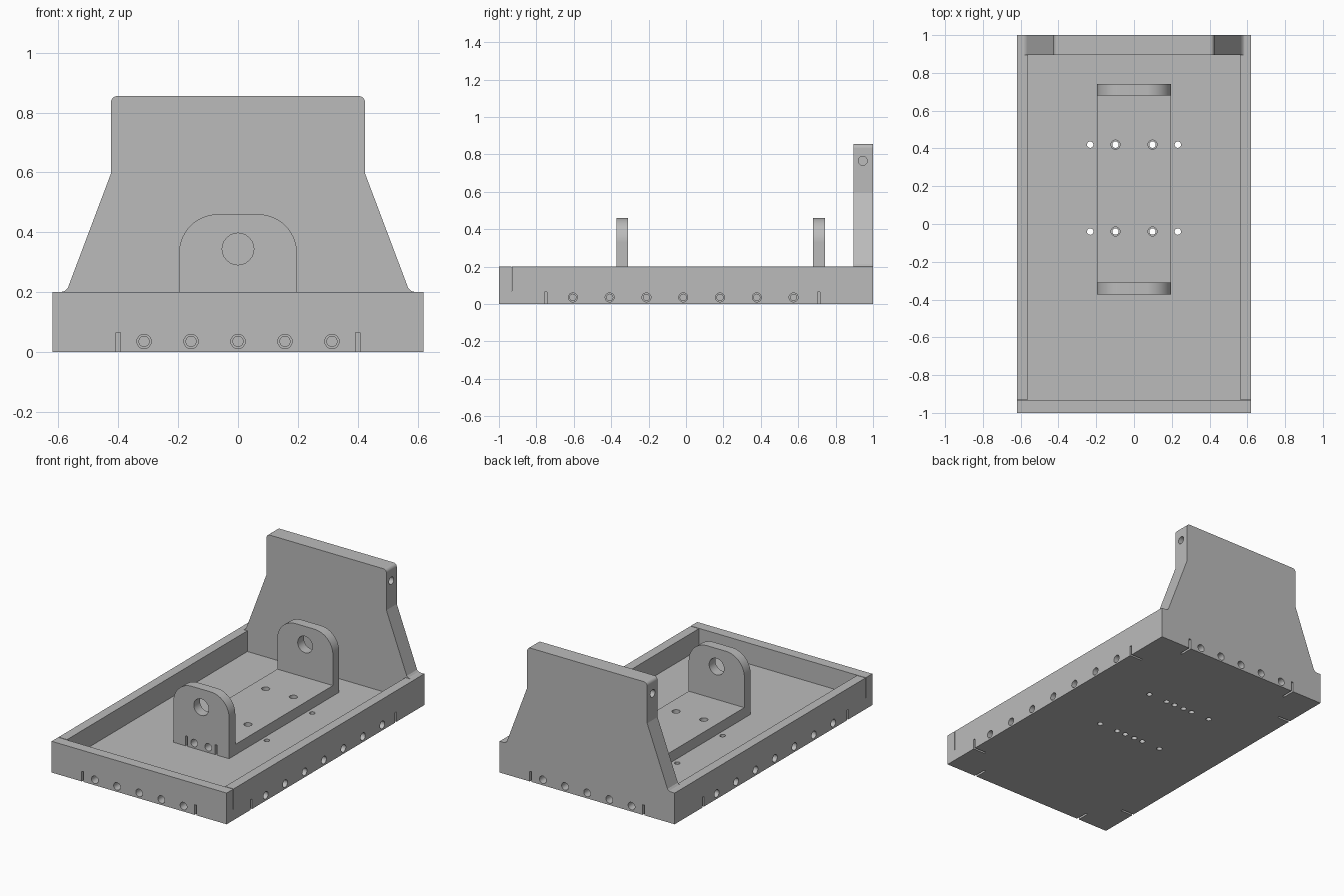
import bpy, bmesh
from math import cos, sin, pi, radians
from mathutils import Matrix, Vector

if "Cube" in bpy.data.objects:
    bpy.data.objects.remove(bpy.data.objects["Cube"], do_unlink=True)

grey = bpy.data.materials.new("plain grey")
grey.use_nodes = True
grey.diffuse_color = (0.5, 0.5, 0.5, 1)
grey.node_tree.nodes["Principled BSDF"].inputs["Base Color"].default_value = (0.5, 0.5, 0.5, 1)


def add_box(bm, x0, x1, y0, y1, z0, z1):
    size = Matrix.Diagonal((x1 - x0, y1 - y0, z1 - z0, 1))
    mid = Matrix.Translation(((x0 + x1) / 2, (y0 + y1) / 2, (z0 + z1) / 2))
    bmesh.ops.create_cube(bm, size=1, matrix=mid @ size)


def add_drill(bm, centre, axis, radius, length):
    """Cylinder centred on a point, reaching the given length to both sides."""
    turn = Vector(axis).to_track_quat('Z', 'Y').to_matrix().to_4x4()
    bmesh.ops.create_cone(bm, cap_ends=True, segments=24, radius1=radius, radius2=radius,
                          depth=2 * length, matrix=Matrix.Translation(centre) @ turn)


def add_profile(bm, half, y0, y1):
    """Extrude a mirrored x-z outline along y; half runs up the +x side."""
    pts = half + [(-x, z) for x, z in reversed(half)]
    face = bm.faces.new([bm.verts.new((x, y0, z)) for x, z in pts])
    out = bmesh.ops.extrude_face_region(bm, geom=[face])
    verts = [g for g in out["geom"] if isinstance(g, bmesh.types.BMVert)]
    bmesh.ops.translate(bm, verts=verts, vec=(0, y1 - y0, 0))
    bmesh.ops.recalc_face_normals(bm, faces=bm.faces)


def arc(cx, cz, r, a0, a1, n):
    return [(cx + r * cos(radians(a0 + (a1 - a0) * i / n)),
             cz + r * sin(radians(a0 + (a1 - a0) * i / n))) for i in range(n + 1)]


def make(name, bm):
    mesh = bpy.data.meshes.new(name)
    bm.to_mesh(mesh)
    bm.free()
    ob = bpy.data.objects.new(name, mesh)
    bpy.context.collection.objects.link(ob)
    mesh.materials.append(grey)
    return ob


def combine(ob, bm, operation='DIFFERENCE'):
    tool = make("cutter", bm)
    tool.hide_render = True
    mod = ob.modifiers.new("combine", 'BOOLEAN')
    mod.operation, mod.object, mod.solver = operation, tool, 'EXACT'
    bpy.context.view_layer.objects.active = ob
    bpy.ops.object.modifier_apply(modifier=mod.name)
    bpy.data.objects.remove(tool, do_unlink=True)


def finish(ob):
    bpy.ops.object.select_all(action='DESELECT')
    ob.select_set(True)
    bpy.context.view_layer.objects.active = ob
    bpy.ops.object.shade_smooth_by_angle(angle=radians(20))
    mod = ob.modifiers.new("even shading", 'WEIGHTED_NORMAL')
    mod.keep_sharp = True


W, WALL_X, FRONT_Y, END_Y = 0.62, 0.56, -0.934, 0.895
FLOOR, RIM, SCREW_Z = 0.067, 0.2, 0.035
ROWS = (-0.04, 0.42)

# Tray with a raised rim
bm = bmesh.new()
add_box(bm, -W, W, -1, 1, 0, RIM)
tray = make("tray_with_end_plate", bm)
bm = bmesh.new()
add_box(bm, -WALL_X, WALL_X, FRONT_Y, END_Y, FLOOR, 0.5)
combine(tray, bm)

# Tall tapered end plate, fused to the rear rim
bm = bmesh.new()
half = [(0.54, 0.12), (0.54, RIM), (0.592, RIM), (0.58, 0.203), (0.569, 0.213),
        (0.425, 0.595)] + arc(0.403, 0.833, 0.022, 0, 90, 6)
add_profile(bm, half, END_Y, 1)
combine(tray, bm, 'UNION')

# Wide screw holes, alignment slots, wall seam and end plate side holes
side_ys = [-0.605 + 0.1967 * i for i in range(7)]
front_xs = [0.157 * i for i in range(-2, 3)]
bm = bmesh.new()
for s in (-1, 1):
    for y in side_ys:
        add_drill(bm, (s * W, y, SCREW_Z), (1, 0, 0), 0.024, 0.06)
    for x in front_xs:
        add_drill(bm, (x, s, SCREW_Z), (0, 1, 0), 0.024, 0.06)
    for y in (-0.75, 0.71):
        xs = sorted((s * (W - 0.085), s * (W + 0.05)))
        add_box(bm, *xs, y - 0.007, y + 0.007, -0.05, 0.065)
    for x in (-0.4, 0.4):
        ys = sorted((s * 0.915, s * 1.05))
        add_box(bm, x - 0.007, x + 0.007, *ys, -0.05, 0.065)
    xs = sorted((s * (WALL_X - 0.02), s * (W + 0.05)))
    add_box(bm, *xs, FRONT_Y, FRONT_Y + 0.004, FLOOR + 0.002, 0.3)
    add_drill(bm, (s * 0.425, 0.945, 0.765), (1, 0, 0), 0.024, 0.1)
combine(tray, bm)

# Narrow pilot holes behind the wide ones, and holes through the floor
bm = bmesh.new()
for s in (-1, 1):
    for y in side_ys:
        add_drill(bm, (s * W, y, SCREW_Z), (1, 0, 0), 0.017, 0.16)
    for x in front_xs:
        add_drill(bm, (x, s, SCREW_Z), (0, 1, 0), 0.017, 0.16)
    for y in ROWS:
        for x in (0.035, 0.098, 0.232):
            add_drill(bm, (s * x, y, SCREW_Z), (0, 0, 1), 0.017, 0.08)
combine(tray, bm)
finish(tray)

# Bracket: arched block hollowed to two uprights on a base
B0, B1, BX, BASE = -0.372, 0.742, 0.197, 0.134
bm = bmesh.new()
add_profile(bm, [(BX, FLOOR)] + arc(BX - 0.13, 0.33, 0.13, 0, 90, 14), B0, B1)
bracket = make("bracket", bm)
bm = bmesh.new()
add_box(bm, -0.3, 0.3, B0 + 0.063, B1 - 0.063, BASE, 0.7)
combine(bracket, bm)

# Pivot bores, screw holes and slots of the bracket
bm = bmesh.new()
add_drill(bm, (0, 0.2, 0.344), (0, 1, 0), 0.053, 1)
for s in (-1, 1):
    for y in ROWS:
        add_drill(bm, (s * 0.098, y, BASE), (0, 0, 1), 0.024, 0.05)
    for y, inward in ((B0, 1), (B1, -1)):
        add_drill(bm, (s * 0.05, y, 0.101), (0, 1, 0), 0.024, 0.06)
        ys = sorted((y - inward * 0.05, y + inward * 0.085))
        add_box(bm, s * 0.105 - 0.006, s * 0.105 + 0.006, *ys, 0.03, 0.131)
combine(bracket, bm)
bm = bmesh.new()
for s in (-1, 1):
    for y in ROWS:
        add_drill(bm, (s * 0.098, y, BASE), (0, 0, 1), 0.017, 0.12)
    for y in (B0, B1):
        add_drill(bm, (s * 0.05, y, 0.101), (0, 1, 0), 0.017, 0.14)
combine(bracket, bm)
finish(bracket)
